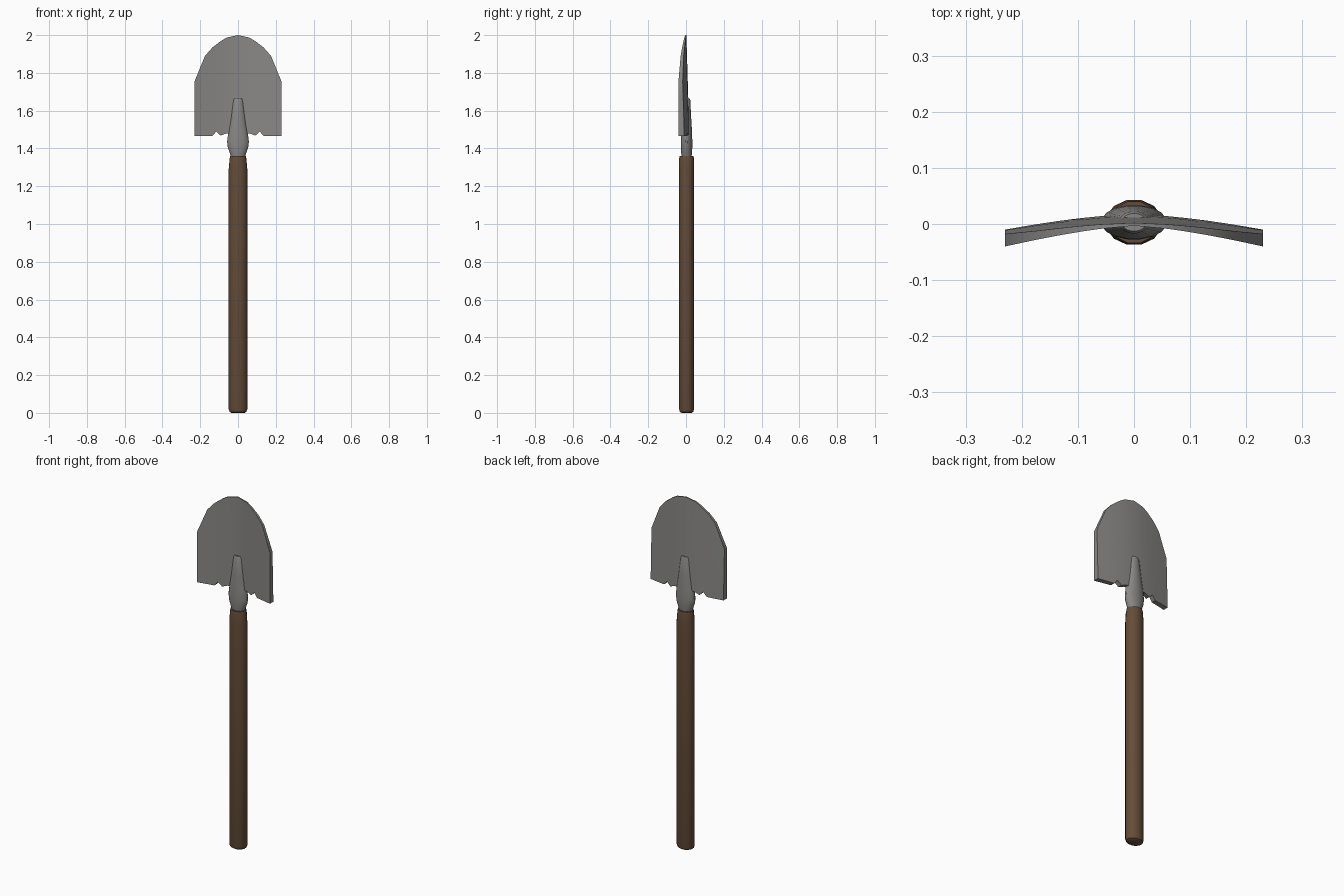
import bpy, bmesh, math

cube = bpy.data.objects.get("Cube")
if cube:
    bpy.data.objects.remove(cube, do_unlink=True)


def make_material(name, color):
    mat = bpy.data.materials.new(name)
    mat.use_nodes = True
    mat.diffuse_color = color
    mat.node_tree.nodes["Principled BSDF"].inputs["Base Color"].default_value = color
    return mat


def finish(name, bm, mat, angle=35):
    bmesh.ops.recalc_face_normals(bm, faces=bm.faces)
    mesh = bpy.data.meshes.new(name)
    bm.to_mesh(mesh)
    bm.free()
    mesh.materials.append(mat)
    obj = bpy.data.objects.new(name, mesh)
    bpy.context.collection.objects.link(obj)
    bpy.ops.object.select_all(action='DESELECT')
    obj.select_set(True)
    bpy.context.view_layer.objects.active = obj
    bpy.ops.object.shade_smooth_by_angle(angle=math.radians(angle))
    return obj


def loft(name, rings, sides, mat, y=0.003):
    """Capped stack of elliptical rings given as (z, x radius, y radius)."""
    bm = bmesh.new()
    loops = []
    for z, rx, ry in rings:
        angles = [2 * math.pi * (i + 0.5) / sides for i in range(sides)]
        loops.append([bm.verts.new((rx * math.cos(a), y + ry * math.sin(a), z))
                      for a in angles])
    for low, high in zip(loops, loops[1:]):
        for i in range(sides):
            j = (i + 1) % sides
            bm.faces.new((low[i], low[j], high[j], high[i]))
    bm.faces.new(loops[0])
    bm.faces.new(loops[-1])
    return finish(name, bm, mat)


steel = make_material("grey steel", (0.25, 0.245, 0.235, 1))
wood = make_material("brown wood", (0.13, 0.073, 0.04, 1))

# Wooden shaft with rounded ends
loft("handle", [(0.0, 0.036, 0.028), (0.006, 0.046, 0.037), (0.02, 0.051, 0.041),
                (1.29, 0.051, 0.041), (1.345, 0.046, 0.041), (1.36, 0.043, 0.038)],
     12, wood)

# Bulging socket that tapers up over the blade
loft("socket", [(1.35, 0.036, 0.026), (1.375, 0.044, 0.029), (1.405, 0.055, 0.031),
                (1.435, 0.059, 0.031), (1.48, 0.053, 0.03), (1.56, 0.04, 0.025),
                (1.655, 0.027, 0.02), (1.665, 0.022, 0.016)],
     16, steel)

# Bent blade: half outline as (x, bottom z, top z), mirrored to both sides
half = [(0.0, 1.48, 2.0), (0.06, 1.48, 1.987), (0.092, 1.468, 1.968),
        (0.115, 1.49, 1.95), (0.135, 1.466, 1.935), (0.175, 1.466, 1.89),
        (0.23, 1.466, 1.755)]
outline = [(-x, b, t) for x, b, t in reversed(half[1:])] + half
ROWS = 4


def front_y(x):
    return -0.003 - 0.037 * (abs(x) / 0.23) ** 1.4


def thickness(x, z):
    taper = max(0.0, (z - 1.5) / 0.5)
    return 0.02 + 0.01 * abs(x) / 0.23 - 0.015 * taper


bm = bmesh.new()
front, back = [], []
for x, bottom, top in outline:
    heights = [bottom + (top - bottom) * r / ROWS for r in range(ROWS + 1)]
    front.append([bm.verts.new((x, front_y(x), z)) for z in heights])
    back.append([bm.verts.new((x, front_y(x) + thickness(x, z), z)) for z in heights])
last = len(outline) - 1
for c in range(last):
    for r in range(ROWS):
        for side in (front, back):
            bm.faces.new((side[c][r], side[c + 1][r], side[c + 1][r + 1], side[c][r + 1]))
    for r in (0, ROWS):
        bm.faces.new((front[c][r], front[c + 1][r], back[c + 1][r], back[c][r]))
for c in (0, last):
    for r in range(ROWS):
        bm.faces.new((front[c][r], front[c][r + 1], back[c][r + 1], back[c][r]))
finish("blade", bm, steel)
